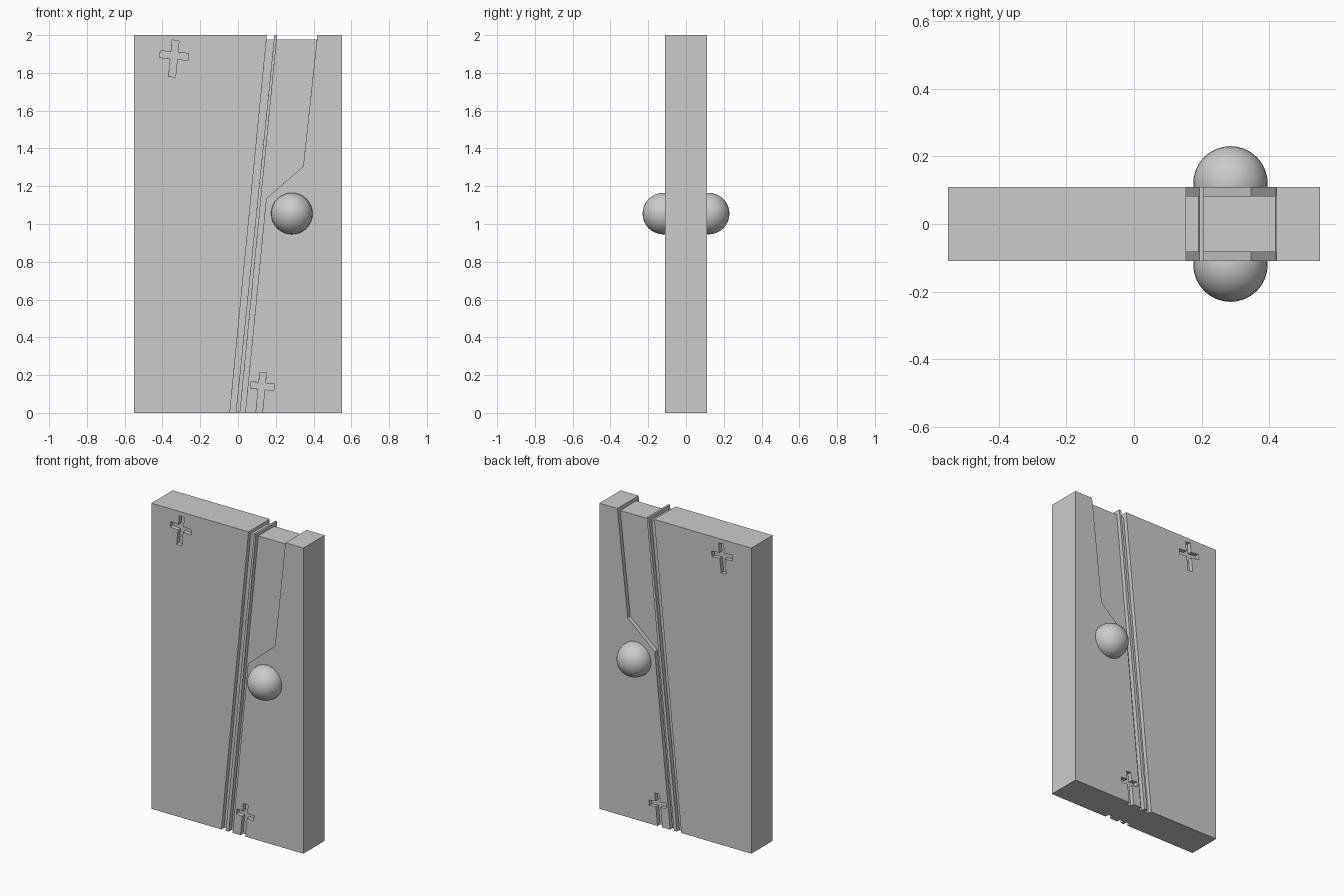
import bpy, bmesh, math

if "Cube" in bpy.data.objects:
    bpy.data.objects.remove(bpy.data.objects["Cube"])

HALF_D = 0.11      # half thickness of the slab
FLOOR = 0.083      # recess floor distance from centre
SLOPE = 0.098      # lean of the grooves


def lean(x0, z):
    return x0 + SLOPE * z


def add_prism(bm, profile, y0, y1):
    """Extrude an xz outline from y0 to y1."""
    face = bm.faces.new([bm.verts.new((x, y0, z)) for x, z in profile])
    ret = bmesh.ops.extrude_face_region(bm, geom=[face])
    verts = [v for v in ret["geom"] if isinstance(v, bmesh.types.BMVert)]
    bmesh.ops.translate(bm, verts=verts, vec=(0, y1 - y0, 0))


def make_object(name, bm):
    bmesh.ops.recalc_face_normals(bm, faces=bm.faces[:])
    me = bpy.data.meshes.new(name)
    bm.to_mesh(me)
    bm.free()
    ob = bpy.data.objects.new(name, me)
    bpy.context.collection.objects.link(ob)
    return ob


def cross(cx, cz, left, right, up, down, w):
    """Slightly tilted cross outline."""
    pts = [(-w, up), (-w, w), (-left, w), (-left, -w), (-w, -w), (-w, -down),
           (w, -down), (w, -w), (right, -w), (right, w), (w, w), (w, up)]
    a = math.radians(5.6)
    c, s = math.cos(a), math.sin(a)
    return [(cx + x * c + z * s, cz - x * s + z * c) for x, z in pts]


# Slab outline with the lowered top of the strip and window
T = 1.977
bm = bmesh.new()
add_prism(bm, [(-0.55, 0), (0.55, 0), (0.55, 2), (0.42, 2), (0.418, T),
               (lean(0.011, T), T), (lean(0.011, 2), 2),
               (lean(-0.003, 2), 2), (lean(-0.003, T), T),
               (lean(-0.043, T), T), (lean(-0.043, 2), 2), (-0.55, 2)],
          -HALF_D, HALF_D)
door = make_object("door_slab", bm)

# Recesses: leaning strip, window with its narrow tail, two crosses
B, U = -0.1, 2.1
strip = [(lean(-0.043, B), B), (lean(-0.012, B), B),
         (lean(-0.003, 2), 2), (lean(-0.003, U), U), (lean(-0.043, U), U)]
window = [(lean(0.011, B), B), (lean(0.038, B), B), (lean(0.038, 1.135), 1.135),
          (0.345, 1.305), (0.431, U), (lean(0.011, U), U)]
cross_top = cross(-0.338, 1.892, 0.075, 0.075, 0.08, 0.113, 0.018)
cross_low = cross(0.126, 0.142, 0.058, 0.065, 0.07, 0.2, 0.017)
bm = bmesh.new()
for side in (-1, 1):
    for outline in (strip, window, cross_top, cross_low):
        add_prism(bm, outline, side * FLOOR, side * 0.2)
cutter = make_object("recess_cutter", bm)
cutter.hide_render = True

bpy.context.view_layer.objects.active = door
mod = door.modifiers.new("recesses", "BOOLEAN")
mod.operation = "DIFFERENCE"
mod.solver = "EXACT"
mod.object = cutter
bpy.ops.object.modifier_apply(modifier=mod.name)
bpy.data.objects.remove(cutter, do_unlink=True)

# Fine softened edges
bev = door.modifiers.new("edge", "BEVEL")
bev.width = 0.003
bev.segments = 1
bev.limit_method = "ANGLE"
bev.angle_limit = math.radians(40)

# Round knobs, one on each face
for name, y in (("knob_front", -0.12), ("knob_back", 0.12)):
    bpy.ops.mesh.primitive_uv_sphere_add(segments=32, ring_count=16, radius=0.11,
                                         location=(0.285, y, 1.055))
    knob = bpy.context.object
    knob.name = name
    bpy.ops.object.shade_smooth()
